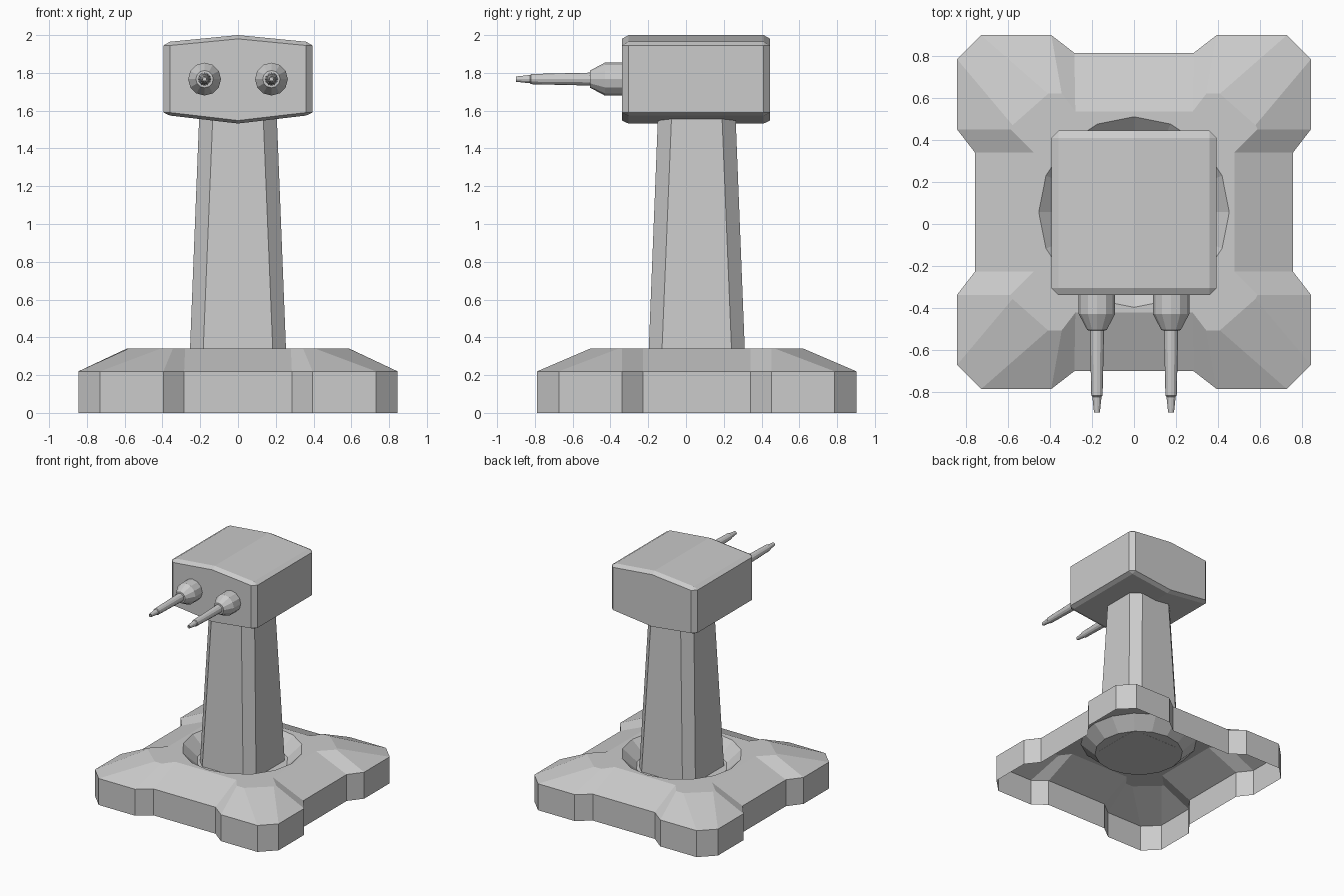
import bpy, bmesh, math

if "Cube" in bpy.data.objects:
    bpy.data.objects.remove(bpy.data.objects["Cube"])

CY = 0.057  # shared centre of base, post and head along y


def finish(name, bm):
    bmesh.ops.recalc_face_normals(bm, faces=bm.faces)
    me = bpy.data.meshes.new(name)
    bm.to_mesh(me)
    bm.free()
    ob = bpy.data.objects.new(name, me)
    bpy.context.collection.objects.link(ob)
    return ob


def ring(bm, pts):
    return [bm.verts.new(p) for p in pts]


def bridge(bm, a, b):
    n = len(a)
    for i in range(n):
        bm.faces.new((a[i], a[(i + 1) % n], b[(i + 1) % n], b[i]))


def mirrored(quad):
    """Counter-clockwise loop from first-quadrant points."""
    q2 = [(-x, y) for x, y in reversed(quad)]
    half = quad + q2
    return half + [(-x, -y) for x, y in half]


def at(pts, z):
    return [(x, y + CY, z) for x, y in pts]


def circle(n, r):
    return [(r * math.cos(math.tau * i / n), r * math.sin(math.tau * i / n)) for i in range(n)]


# Base: hollow shell with lobed corners, sloped shoulder and a sunken round seat
outer = mirrored([(0.76, 0.285), (0.845, 0.395), (0.845, 0.73),
                  (0.73, 0.845), (0.395, 0.845), (0.285, 0.76)])
inner = mirrored([(0.48, 0.285), (0.59, 0.395), (0.58, 0.415),
                  (0.41, 0.565), (0.345, 0.565), (0.28, 0.48)])
bm = bmesh.new()
foot = ring(bm, at(outer, 0))
rim = ring(bm, at(outer, 0.22))
deck = ring(bm, at(inner, 0.34))
lip = ring(bm, at(circle(16, 0.455), 0.34))
floor = ring(bm, at(circle(16, 0.345), 0.24))
bridge(bm, foot, rim)
bridge(bm, rim, deck)
bridge(bm, lip, floor)
bm.faces.new(floor)
edges = [bm.edges.get((r[i], r[(i + 1) % len(r)])) for r in (deck, lip) for i in range(len(r))]
bmesh.ops.triangle_fill(bm, edges=edges, use_beauty=True, use_dissolve=False)
finish("base", bm)

# Post: tapered square column with chamfered corners
bm = bmesh.new()
low = ring(bm, at(mirrored([(0.258, 0.188), (0.188, 0.258)]), 0.239))
high = ring(bm, at(mirrored([(0.205, 0.133), (0.133, 0.205)]), 1.58))
bridge(bm, low, high)
bm.faces.new(low)
bm.faces.new(high)
finish("post", bm)

# Head: chamfered box with a shallow ridge on top and bottom
bm = bmesh.new()
for s in (-1, 1):
    yo, yi = 0.053 + s * 0.393, 0.053 + s * 0.358
    for x, top, bottom in ((0, 1.98, 1.548), (0.36, 1.945, 1.59), (-0.36, 1.945, 1.59)):
        for z, out in ((top, 0.02), (bottom, -0.016)):
            bm.verts.new((x, yo, z))
            bm.verts.new((x, yi, z + out))
    for x in (-0.395, 0.395):
        for z in (1.59, 1.945):
            bm.verts.new((x, yi, z))
bmesh.ops.convex_hull(bm, input=bm.verts)
bmesh.ops.dissolve_limit(bm, angle_limit=math.radians(2), verts=bm.verts, edges=bm.edges)
finish("head", bm)

# Barrels: stepped turned profile (y, radius) with a small bore
profile = [(-0.32, 0.087), (-0.43, 0.087), (-0.507, 0.046), (-0.508, 0.034), (-0.60, 0.032),
           (-0.82, 0.027), (-0.825, 0.022), (-0.90, 0.014), (-0.90, 0.008), (-0.86, 0.008)]
for side, x in (("left", -0.177), ("right", 0.177)):
    bm = bmesh.new()
    rings = [ring(bm, [(x + cx, y, 1.767 + cz) for cx, cz in circle(12, r)]) for y, r in profile]
    for a, b in zip(rings, rings[1:]):
        bridge(bm, a, b)
    bm.faces.new(rings[0])
    bm.faces.new(rings[-1])
    finish(side + "_barrel", bm)
